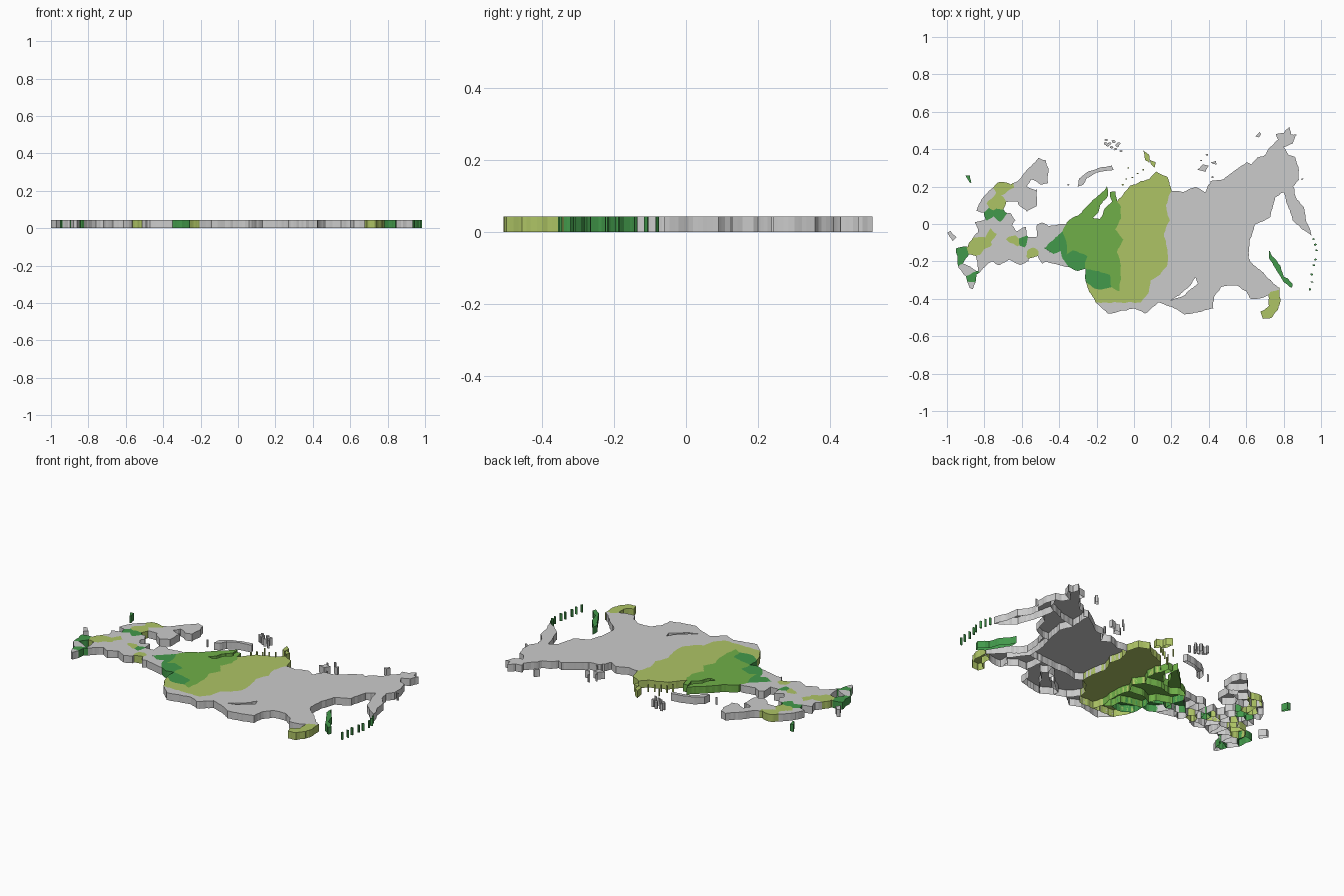
import bpy, bmesh, math, random
from mathutils import Vector, noise

if "Cube" in bpy.data.objects:
    bpy.data.objects.remove(bpy.data.objects["Cube"])

random.seed(4)
TOP = 0.044          # plate thickness
STEP = 0.014         # border sampling length


def paint(name, rgb):
    m = bpy.data.materials.new(name)
    m.diffuse_color = (*rgb, 1)
    m.use_nodes = True
    m.node_tree.nodes["Principled BSDF"].inputs["Base Color"].default_value = m.diffuse_color
    return m


LIME = paint("lime", (0.42, 0.55, 0.13))
LEAF = paint("leaf_green", (0.16, 0.43, 0.065))
DEEP = paint("deep_green", (0.055, 0.32, 0.07))


def rough(loop, amp=0.006):
    """Resample a border and shift it by position noise, so neighbours still meet."""
    out = []
    for a, b in zip(loop, loop[1:] + loop[:1]):
        n = max(1, round((b - a).length / STEP))
        for i in range(n):
            p = a.lerp(b, i / n)
            d = noise.noise_vector(p * 28) + 0.6 * noise.noise_vector(p * 75)
            out.append(Vector((p.x + amp * d.x, p.y + amp * d.y, TOP)))
    return out


def plate(name, loops, mat=None, amp=0.006):
    """Top faces with walls dropped to z = 0 and an open underside."""
    bm = bmesh.new()
    for loop in loops:
        bm.faces.new([bm.verts.new(p) for p in rough(loop, amp)])
    bm.normal_update()
    for f in bm.faces:
        if f.normal.z < 0:
            f.normal_flip()
    tops = list(bm.faces)
    for top in tops:
        vs = [l.vert for l in top.loops]
        low = [bm.verts.new((v.co.x, v.co.y, 0)) for v in vs]
        for i in range(len(vs)):
            j = (i + 1) % len(vs)
            bm.faces.new((vs[j], vs[i], low[i], low[j]))
    bmesh.ops.triangulate(bm, faces=tops)
    me = bpy.data.meshes.new(name)
    bm.to_mesh(me)
    bm.free()
    ob = bpy.data.objects.new(name, me)
    bpy.context.collection.objects.link(ob)
    if mat:
        me.materials.append(mat)


def pts(pairs):      # map units are hundredths
    return [Vector((x / 100, y / 100, 0)) for x, y in pairs]


def region(name, mat, *pairs):
    plate(name, [pts(pairs)], mat)


def islets(name, mat, radius, *centres):
    """Group of tiny irregular islands."""
    loops = []
    for c in pts(centres):
        turn, k = random.random() * 3, random.uniform(0.5, 0.9)
        loops.append([c + Vector((math.cos(turn + i * math.pi / 3), k * math.sin(turn + i * math.pi / 3), 0))
                      * radius * random.uniform(0.7, 1.2) for i in range(6)])
    plate(name, loops, mat, 0.001)


# western mainland outline, cut into districts around their centres
west = pts([(-73, 22), (-70, 23), (-66, 21), (-62, 23), (-58, 28), (-54, 32), (-51, 35), (-47, 34),
            (-46, 29), (-46, 22), (-50, 21), (-55, 24), (-57, 20), (-53, 18), (-50, 20), (-47, 16),
            (-43, 17), (-42, 21), (-39, 20), (-37, 17), (-31, 17), (-26, 18), (-22, 14), (-23, 12),
            (-28, 6), (-36, 1), (-38, -4), (-43, -8), (-48, -13), (-43, -16), (-39, -15), (-38, -19),
            (-35, -23), (-40, -22), (-47, -20), (-53, -25), (-57, -20), (-61, -22), (-67, -19),
            (-72, -22), (-76, -20), (-80, -23), (-84, -27), (-85, -31), (-86, -35), (-88, -34),
            (-90, -28), (-94, -23), (-95, -13), (-89, -12), (-86, -7), (-83, -4), (-85, 1),
            (-84, 8), (-82, 13), (-78, 17)])
lime_c = [(-69, 20), (-72, 11), (-76, 11), (-77, -6), (-84, -13), (-80, -10), (-64, -9), (-53, -20), (-54, -16)]
deep_c = [(-78, 5), (-72, 5), (-93, -17), (-87, -29), (-59, -9)]
grey_c = [(-52, 30), (-60, 22), (-47, 12), (-33, 15), (-36, 7), (-44, 2), (-57, 12), (-53, 4), (-49, -4),
          (-43, -4), (-55, -4), (-62, 5), (-66, 9), (-67, 2), (-62, -1), (-79, 14), (-81, 9), (-82, 4),
          (-81, 0), (-76, 1), (-73, -2), (-70, -5), (-66, -4), (-60, -5), (-66, -12), (-70, -15), (-73, -9),
          (-74, -15), (-80, -4), (-78, -16), (-81, -20), (-87, -21), (-89, -25), (-60, -15), (-56, -10),
          (-60, -20), (-51, -11), (-48, -17), (-42, -19), (-87, -33), (-66, 15)]
seeds = [(p, m) for m, group in ((LIME, lime_c), (DEEP, deep_c), (None, grey_c)) for p in pts(group)]
for n, (s, mat) in enumerate(seeds):
    bm = bmesh.new()
    bm.faces.new([bm.verts.new(p) for p in west])
    for t, _ in seeds:
        if t != s and bm.faces:
            bmesh.ops.bisect_plane(bm, geom=bm.verts[:] + bm.edges[:] + bm.faces[:], dist=1e-6,
                                   plane_co=(s + t) / 2, plane_no=t - s, clear_outer=True)
    cells = [[v.co.copy() for v in f.verts] for f in bm.faces]
    bm.free()
    if cells:
        plate(f"western_district_{n + 1:02d}", cells, mat)

# western outliers
region("western_exclave", DEEP, (-90, 26), (-88, 26), (-87, 22), (-88, 22))
region("southwest_peninsula", None, (-100, -5), (-98, -4), (-95, -7), (-97, -9))

# green middle belt
region("ural_region", DEEP, (-38, -4), (-36, -10), (-36, -16), (-39, -15), (-43, -16), (-48, -13), (-43, -8))
region("steppe_region", DEEP, (-39, -15), (-36, -16), (-33, -14), (-25, -17), (-26, -20), (-26, -24), (-30, -25),
       (-35, -23), (-38, -19))
region("lower_river_region", LEAF, (-36, -10), (-27, -13), (-25, -17), (-33, -14), (-36, -16))
region("gulf_region", LEAF, (-36, 1), (-28, 6), (-23, 12), (-18, 16), (-14, 20), (-14, 15), (-18, 10), (-19, 6),
       (-22, 3), (-18, 3), (-15, 9), (-12, 12), (-13, 17), (-10, 17), (-9, 12), (-7, 9), (-7, 3), (-10, -3),
       (-20, -1), (-28, -3))
region("marsh_region", LEAF, (-36, 1), (-28, -3), (-20, -1), (-10, -3), (-6, -8), (-9, -15), (-18, -14),
       (-25, -17), (-27, -13), (-36, -10), (-38, -4))
region("taiga_region", LEAF, (-18, -14), (-9, -15), (-7, -22), (-7, -30), (-8, -36), (-12, -34), (-13, -27),
       (-20, -25), (-26, -24), (-26, -20), (-25, -17))
region("lakeland_region", DEEP, (-26, -24), (-20, -25), (-13, -27), (-12, -34), (-20, -35), (-26, -31))
region("foothill_region", LIME, (-26, -31), (-20, -35), (-12, -34), (-8, -36), (-6, -42), (-9, -42), (-20, -42),
       (-23, -38))
region("central_region", LIME, (-7, 9), (-9, 12), (-5, 17), (-2, 20), (4, 23), (8, 24), (12, 28), (18, 25), (20, 18),
       (17, 10), (19, 2), (16, -5), (18, -15), (18, -22), (14, -27), (9, -30), (8, -36), (4, -42), (-2, -42),
       (-6, -42), (-8, -36), (-7, -30), (-7, -22), (-9, -15), (-6, -8), (-10, -3), (-7, 3))

# grey south and east
region("southern_mountains", None, (-20, -42), (-9, -42), (-6, -42), (-2, -42), (4, -42), (8, -36), (10, -38),
       (13, -42), (6, -48), (0, -45), (-8, -47), (-14, -48))
region("lake_west_region", None, (18, -22), (22, -24), (30, -22), (40, -22), (38, -28), (33, -28), (30, -33),
       (24, -38), (20, -41), (20, -44), (13, -42), (10, -38), (8, -36), (9, -30), (14, -27))
region("lake_east_region", None, (38, -28), (42, -30), (36, -36), (33, -42), (27, -48), (20, -44), (20, -41),
       (27, -38), (34, -32), (33, -28))
region("southeast_steppe", None, (40, -22), (48, -21), (49, -33), (47, -33), (43, -39), (42, -45), (35, -47),
       (27, -48), (33, -42), (36, -36), (42, -30), (38, -28))
region("great_east_region", None, (20, 18), (26, 17), (33, 20), (38, 17), (41, 23), (48, 24), (55, 29), (60, 33),
       (61, 30), (60, 20), (63, 12), (61, 0), (58, -8), (58, -20), (48, -21), (40, -22), (30, -22), (22, -24),
       (18, -22), (18, -15), (16, -5), (19, 2), (17, 10))
region("border_river_region", None, (48, -21), (58, -20), (66, -30), (62, -34), (62, -40), (60, -36), (55, -33),
       (49, -33))
region("pacific_coast_region", None, (61, 0), (65, 0), (62, -8), (61, -18), (64, -22), (70, -27), (75, -32),
       (78, -35), (73, -36), (72, -38), (68, -40), (62, -40), (62, -34), (66, -30), (58, -20), (58, -8))
region("southern_cape_region", LIME, (73, -36), (78, -34), (78, -43), (74, -50), (69, -51), (68, -47), (72, -44),
       (72, -38))
region("northeast_bay_region", None, (61, 0), (63, 12), (60, 20), (70, 22), (79, 26), (80, 17), (75, 14), (73, 4),
       (70, 2), (65, 0))
region("northeast_cape_region", None, (60, 33), (63, 32), (66, 35), (70, 37), (73, 41), (77, 45), (76, 48), (80, 49),
       (83, 52), (84, 48), (87, 48), (85, 43), (80, 41), (83, 37), (86, 36), (83, 28), (79, 26), (70, 22), (60, 20),
       (61, 30))
region("volcanic_peninsula", None, (86, 36), (88, 30), (88, 24), (85, 20), (87, 13), (91, 9), (92, 2), (95, -6),
       (90, -3), (85, 2), (82, 10), (80, 17), (79, 26), (83, 28))

# islands
region("arctic_arc_island", None, (-30, 20), (-29, 24), (-25, 28), (-19, 30), (-12, 31), (-11, 29), (-19, 28),
       (-25, 25), (-27, 21))
region("long_pacific_island", DEEP, (72, -14), (74, -17), (78, -22), (80, -28), (85, -32), (84, -34), (80, -31),
       (77, -26), (73, -20))
region("north_island_upper", LIME, (5, 39), (8, 37), (8, 33), (6, 34))
region("north_island_lower", LIME, (8, 35), (12, 33), (11, 30), (9, 32))
region("delta_island_west", None, (34, 29), (37, 32), (40, 31), (38, 28))
region("delta_island_east", None, (41, 33), (44, 34), (44, 32), (42, 32))
region("far_north_island", None, (65, 47), (67, 49), (68, 48), (67, 46))
islets("polar_islets", None, 0.011, (-15, 45), (-13, 43), (-11, 44), (-14, 42), (-9, 42), (-12, 41), (-8, 43),
       (-10, 40), (-7, 39), (-15, 43))
islets("coastal_islets", LIME, 0.006, (-6, 21), (-4, 24), (-1, 25), (2, 27), (5, 29), (-3, 30))
islets("northern_islets", None, 0.007, (36, 34), (39, 37), (-35, 21), (42, 25), (90, 24))
islets("eastern_chain", DEEP, 0.008, (94, -35), (95, -31), (95, -27), (96, -22), (97, -19), (97.5, -14), (97, -11),
       (96, -8))
